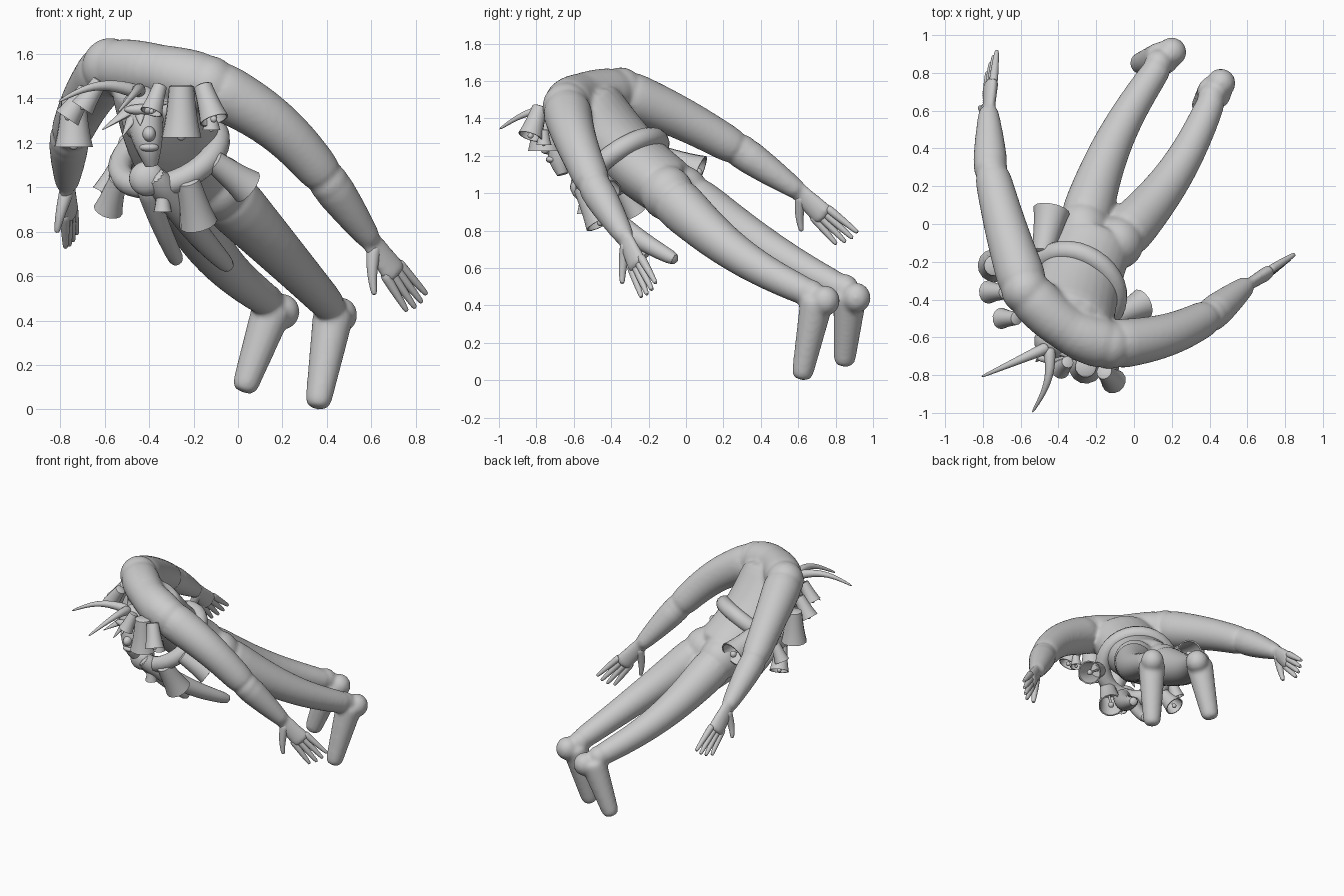
import bpy, bmesh, math
from mathutils import Vector, Matrix

cube = bpy.data.objects.get("Cube")
if cube:
    bpy.data.objects.remove(cube, do_unlink=True)

shade = (.6, .6, .6, 1)
grey = bpy.data.materials.new("plain grey")
grey.use_nodes = True
grey.diffuse_color = shade
grey.node_tree.nodes["Principled BSDF"].inputs["Base Color"].default_value = shade

# Direction across the body, towards its left
ACROSS = Vector((.85, -.48, .05))
SEGMENTS = 14


def skin_rings(mesh, rings):
    """Bridge neighbouring vertex rings and close both ends."""
    for ring, following in zip(rings, rings[1:]):
        for k in range(SEGMENTS):
            after = (k + 1) % SEGMENTS
            mesh.faces.new((ring[k], ring[after], following[after], following[k]))
    mesh.faces.new(rings[0])
    mesh.faces.new(rings[-1])


def add_ring(mesh, centre, side, depth):
    angles = [math.tau * k / SEGMENTS for k in range(SEGMENTS)]
    return [mesh.verts.new(centre + side * math.cos(a) + depth * math.sin(a)) for a in angles]


def limb(mesh, start, end, start_radius, end_radius, bow=(0, 0, 0), flat=1, side=ACROSS, swell=0, steps=7):
    """Tapered elliptical tube, bowed away from the straight line between its ends."""
    start, end, bow = Vector(start), Vector(end), Vector(bow)
    rings = []
    for i in range(steps + 1):
        t = i / steps
        tangent = (end - start + bow * math.pi * math.cos(math.pi * t)).normalized()
        width = (side - tangent * side.dot(tangent)).normalized()
        depth = tangent.cross(width)
        radius = start_radius + (end_radius - start_radius) * t + swell * math.sin(math.pi * t)
        centre = start.lerp(end, t) + bow * math.sin(math.pi * t)
        rings.append(add_ring(mesh, centre, width * radius, depth * radius * flat))
    skin_rings(mesh, rings)


def ball(mesh, centre, *radii):
    scale = radii if len(radii) == 3 else radii * 3
    matrix = Matrix.Translation(centre) @ Matrix.Diagonal((*scale, 1))
    bmesh.ops.create_uvsphere(mesh, u_segments=SEGMENTS, v_segments=9, radius=1, matrix=matrix)


def finish(mesh, name, rounded=False, fused=False):
    bmesh.ops.recalc_face_normals(mesh, faces=mesh.faces)
    data = bpy.data.meshes.new(name)
    mesh.to_mesh(data)
    mesh.free()
    part = bpy.data.objects.new(name, data)
    bpy.context.collection.objects.link(part)
    data.materials.append(grey)
    if rounded:
        part.modifiers.new("round", "SUBSURF").levels = 1
        part.modifiers["round"].render_levels = 1
    if fused:
        fuse = part.modifiers.new("fuse", "REMESH")
        fuse.mode, fuse.voxel_size, fuse.use_smooth_shade = "VOXEL", .012, True
        soften = part.modifiers.new("soften", "SMOOTH")
        soften.factor, soften.iterations = .5, 9
    bpy.ops.object.select_all(action="DESELECT")
    part.select_set(True)
    bpy.context.view_layer.objects.active = part
    bpy.ops.object.shade_smooth_by_angle(angle=math.radians(40))


# Body: torso, shoulders, arms, legs and feet fused into one skin
left_shoulder, right_shoulder = Vector((-.13, -.64, 1.46)), Vector((-.575, -.35, 1.54))
left_wrist, right_wrist = Vector((.59, -.33, .77)), Vector((-.77, .59, 1.02))
body = bmesh.new()
limb(body, (-.19, -.05, 1), (-.35, -.56, 1.5), .21, .25, bow=(-.02, 0, -.05), flat=.77)
limb(body, left_shoulder, right_shoulder, .14, .135, bow=(0, -.06, .02))
for shoulder, elbow, wrist, bow in ((left_shoulder, Vector((.41, -.48, 1.02)), left_wrist, (.03, -.03, .04)),
                                    (right_shoulder, Vector((-.76, .3, 1.22)), right_wrist, (-.01, 0, .02))):
    ball(body, shoulder, .135)
    ball(body, elbow, .094)
    limb(body, shoulder, elbow, .14, .095, bow)
    limb(body, elbow, wrist.lerp(elbow, -.1), .097, .05, swell=.005)
for hip, ankle, heel, toe, bow in (((-.09, -.1, 1), (.41, .67, .46), (.46, .745, .425), (.355, .615, -.003), (.05, -.03, -.05)),
                                   ((-.27, -.02, 1), (.13, .85, .49), (.2, .91, .44), (.02, .845, .072), (-.05, .02, -.04))):
    ball(body, hip, .15)
    ball(body, ankle, .078)
    ball(body, heel, .082)
    instep = Vector(ankle).lerp(Vector(heel), .5)
    limb(body, hip, instep, .15, .075, bow, swell=-.008)
    limb(body, instep + Vector((0, 0, .02)), toe, .1, .058, flat=.95)


# Hands: palm fused to the arm, with four spread fingers and a thumb
def hand(name, wrist, tip, across):
    mesh = bmesh.new()
    tip, across = Vector(tip), Vector(across).normalized()
    reach = tip - wrist
    limb(body, wrist - reach * .1, wrist + reach * .55, .05, .072, flat=.55, side=across)
    for k in range(4):
        offset = (k - 1.5) / 3
        knuckle = wrist + reach * .42 + across * offset * .095
        fingertip = wrist + reach * (1 - abs(offset) / 9) + across * offset * .14
        limb(mesh, knuckle, fingertip, .024, .011, side=across, swell=.002)
    thumb = wrist + reach * .55 - across * .16
    limb(mesh, wrist + reach * .1, thumb, .036, .012, side=across, bow=across * -.015)
    finish(mesh, name, rounded=True)


hand("left_fingers", left_wrist, (.82, -.19, .46), (.65, .56, .55))
hand("right_fingers", right_wrist, (-.75, .88, .74), (.36, .82, .45))
finish(body, "body", rounded=True, fused=True)

# Padded belt tilted across the waist
belt_centre = Vector((-.31, -.34, 1.15))
belt_axis = Vector((-.33, -.53, .76)).normalized()
belt_radius = .235
bpy.ops.mesh.primitive_torus_add(major_segments=32, minor_segments=12, major_radius=belt_radius, minor_radius=.054,
                                 location=belt_centre, rotation=belt_axis.to_track_quat("Z", "Y").to_euler())
belt = bpy.context.object
belt.name = "belt"
belt.data.materials.append(grey)
bpy.ops.object.shade_smooth()

# Belt knot with two hanging ends
knot = bmesh.new()
ball(knot, (-.41, -.56, 1.04), .085, .06, .08)
limb(knot, (-.39, -.6, 1.07), (-.035, -.04, .635), .06, .035, bow=(.01, -.02, -.035), swell=.012)
limb(knot, (-.42, -.54, 1.02), (-.27, -.2, .66), .05, .035, bow=(0, 0, -.02))
finish(knot, "belt_knot", rounded=True)


# Bells: conical hollow shell with a crown and a clapper
def bell(name, crown, direction, radius, length=2.6):
    mesh = bmesh.new()
    axis = Vector(direction).normalized() * radius * length
    side = axis.orthogonal().normalized() * radius
    depth = axis.normalized().cross(side)
    outside = [i / 6 for i in range(7)]
    rings = [add_ring(mesh, crown, side * .5, depth * .5)]
    for wall, heights in ((1, outside), (.9, outside[:0:-1])):
        for t in heights:
            flare = wall * (.64 + .25 * t + .14 * t ** 3)
            rings.append(add_ring(mesh, crown + axis * (t + .03), side * flare, depth * flare))
    skin_rings(mesh, rings)
    limb(mesh, crown + axis * .1, crown + axis, radius * .1, radius * .1, side=side.normalized())
    ball(mesh, crown + axis, radius * .24)
    finish(mesh, name)


# Bells around the belt, placed by their angle from the left side
belt_left = (ACROSS - belt_axis * ACROSS.dot(belt_axis)).normalized()
belt_back = belt_axis.cross(belt_left)
for i, (degrees, direction, radius) in enumerate([(-14, (4, 2, -3), .08), (-48, (1, 2, -4), .085), (-75, (0, 0, -1), .04),
                                                  (-140, (-1, 2, -3), .065), (-165, (-1, 0, -2), .05),
                                                  (158, (1, 5, -2), .095)]):
    angle = math.radians(degrees)
    outward = belt_left * math.cos(angle) + belt_back * math.sin(angle)
    bell(f"belt_bell_{i + 1}", belt_centre + outward * (belt_radius + .02), direction, radius)

# Bells in two rows hung below the shoulders
ROWS = {"right_collar_bell": ((-.74, -.22, 1.41), (-.62, -.5, 1.48),
                              [((0, 0, -1), .085), ((-2, 0, -3), .06), ((-2, 0, -3), .055)]),
        "left_collar_bell": ((-.35, -.73, 1.46), (-.16, -.78, 1.46),
                             [((-1, -1, -3), .05), ((0, 0, -1), .088), ((1, -1, -3), .065)])}
for name, (first, last, row) in ROWS.items():
    for i, (direction, radius) in enumerate(row):
        bell(f"{name}_{i + 1}", Vector(first).lerp(Vector(last), i / 2), direction, radius)
bell("small_collar_bell", Vector((-.12, -.76, 1.34)), (0, 0, -1), .04, length=2)

# Hanging head with brow, nose, lips and pointed chin
head = bmesh.new()
ball(head, (-.43, -.62, 1.33), .1, .1, .13)
limb(head, (-.42, -.65, 1.3), (-.39, -.66, 1.1), .08, .03, bow=(0, -.02, 0), swell=.01)
ball(head, (-.4, -.73, 1.24), .03, .04, .035)
ball(head, (-.4, -.72, 1.18), .045, .03, .02)
ball(head, (-.43, -.71, 1.35), .085, .03, .025)
finish(head, "head")

# Pointed ears and a tuft of hair
tufts = bmesh.new()
crown = Vector((-.44, -.65, 1.38))
for tip in ((-.61, -.72, 1.26), (-.31, -.72, 1.38), (-.52, -.73, 1.23), (-.44, -.76, 1.28)):
    limb(tufts, crown.lerp(Vector(tip), .2), tip, .04, .003, flat=.6)
finish(tufts, "ears_and_tuft")

# Curved horns
for name, tip, bow in (("right_horn", (-.81, -.81, 1.385), (0, 0, .05)),
                       ("left_horn", (-.54, -1, 1.34), (.04, 0, .05))):
    horn = bmesh.new()
    limb(horn, (-.45, -.65, 1.43), tip, .035, .006, bow, side=Vector((0, 0, 1)))
    finish(horn, name, rounded=True)
